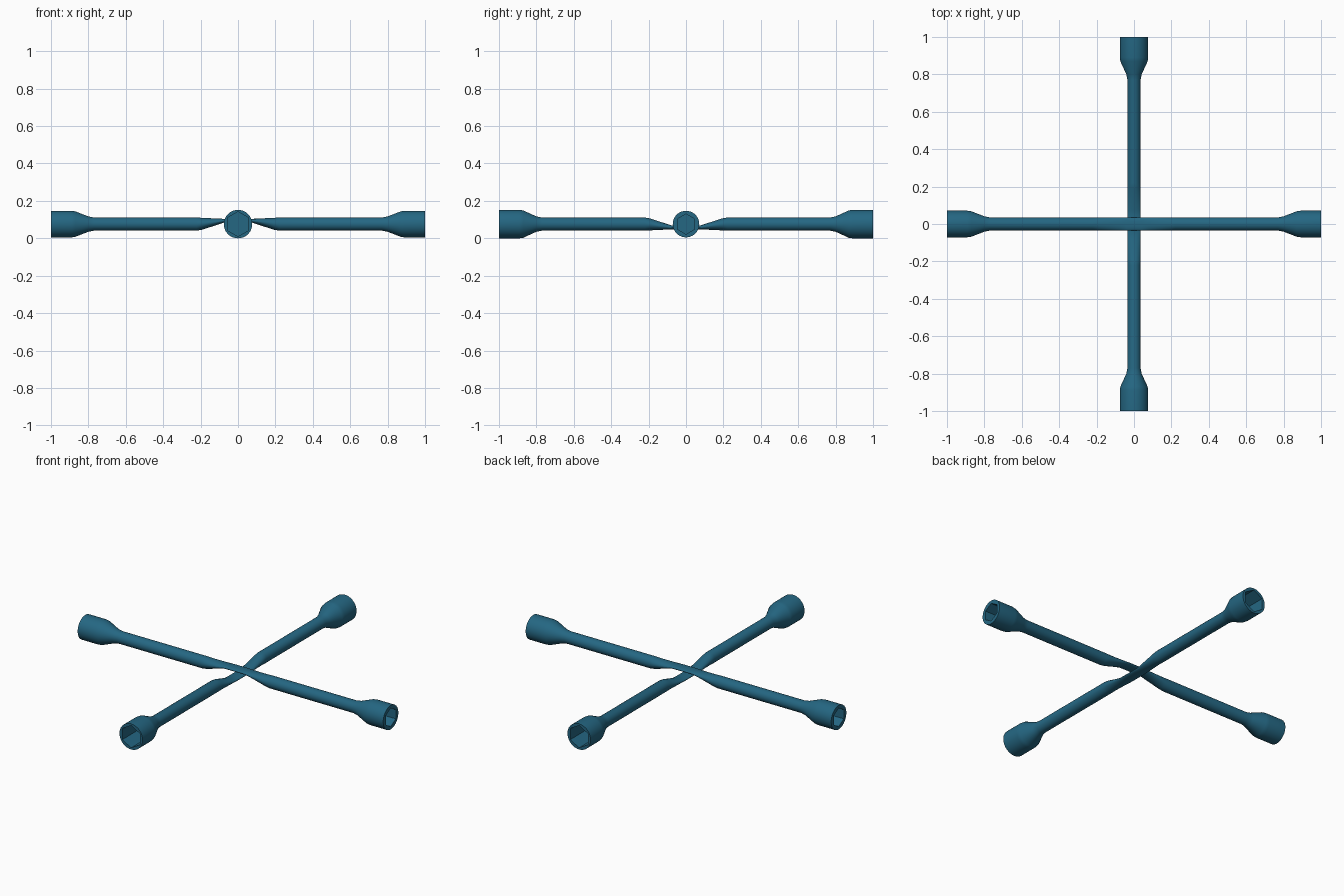
import bpy, bmesh, math
from mathutils import Matrix

if "Cube" in bpy.data.objects:
    bpy.data.objects.remove(bpy.data.objects["Cube"])

SIDES = 36
ZC = 0.076                      # height of the bar axes

paint = bpy.data.materials.new("teal_blue_steel")
paint.diffuse_color = (0.018, 0.135, 0.225, 1)
paint.use_nodes = True
paint.node_tree.nodes["Principled BSDF"].inputs["Base Color"].default_value = paint.diffuse_color


def hex_radius(a, r):
    """Distance to the edge of a hexagon with corner radius r, corner at top."""
    d = (a - math.pi / 2) % (math.pi / 3) - math.pi / 6
    return r * math.cos(math.pi / 6) / math.cos(d)


def make_bar(name, sock_r, hole_r, lift, angle):
    # half profile from socket floor to centre: x, half width, half height, z offset, is hexagon
    R = 0.035
    half = [(0.86, hole_r, hole_r, 0, True), (1.0, hole_r, hole_r, 0, True),
            (1.0, sock_r, sock_r, 0, False), (0.89, sock_r, sock_r, 0, False),
            (0.87, sock_r - 0.003, sock_r - 0.003, 0, False),
            (0.80, R + 0.006, R + 0.006, 0, False), (0.77, R, R, 0, False),
            (0.22, R, R, 0, False), (0.19, R, R * 0.9, lift * 0.1, False),
            (0.075, R, 0.010, lift * 0.95, False), (0.04, R, 0.010, lift, False)]
    stations = half + [(-x, w, h, o, f) for x, w, h, o, f in reversed(half)]
    bm = bmesh.new()
    rings = []
    for x, w, h, off, is_hex in stations:
        ring = []
        for i in range(SIDES):
            a = 2 * math.pi * i / SIDES + math.pi / 2
            k = hex_radius(a, 1) if is_hex else 1
            ring.append(bm.verts.new((x, w * k * math.cos(a), off + h * k * math.sin(a))))
        rings.append(ring)
    for a, b in zip(rings, rings[1:]):
        for i in range(SIDES):
            j = (i + 1) % SIDES
            bm.faces.new((a[i], a[j], b[j], b[i]))
    # socket floors
    bm.faces.new(rings[0])
    bm.faces.new(rings[-1])
    bmesh.ops.recalc_face_normals(bm, faces=bm.faces)
    bmesh.ops.transform(bm, verts=bm.verts,
                        matrix=Matrix.Translation((0, 0, ZC)) @ Matrix.Rotation(angle, 4, 'Z'))
    me = bpy.data.meshes.new(name)
    bm.to_mesh(me)
    bm.free()
    me.materials.append(paint)
    ob = bpy.data.objects.new(name, me)
    bpy.context.collection.objects.link(ob)
    bpy.ops.object.select_all(action='DESELECT')
    bpy.context.view_layer.objects.active = ob
    ob.select_set(True)
    bpy.ops.object.shade_smooth_by_angle(angle=math.radians(30))


# upper bar runs left-right, lower bar runs front-back; both are flattened at the crossing
make_bar("upper_bar", 0.071, 0.054, 0.019, 0)
make_bar("lower_bar", 0.076, 0.066, -0.019, math.pi / 2)
